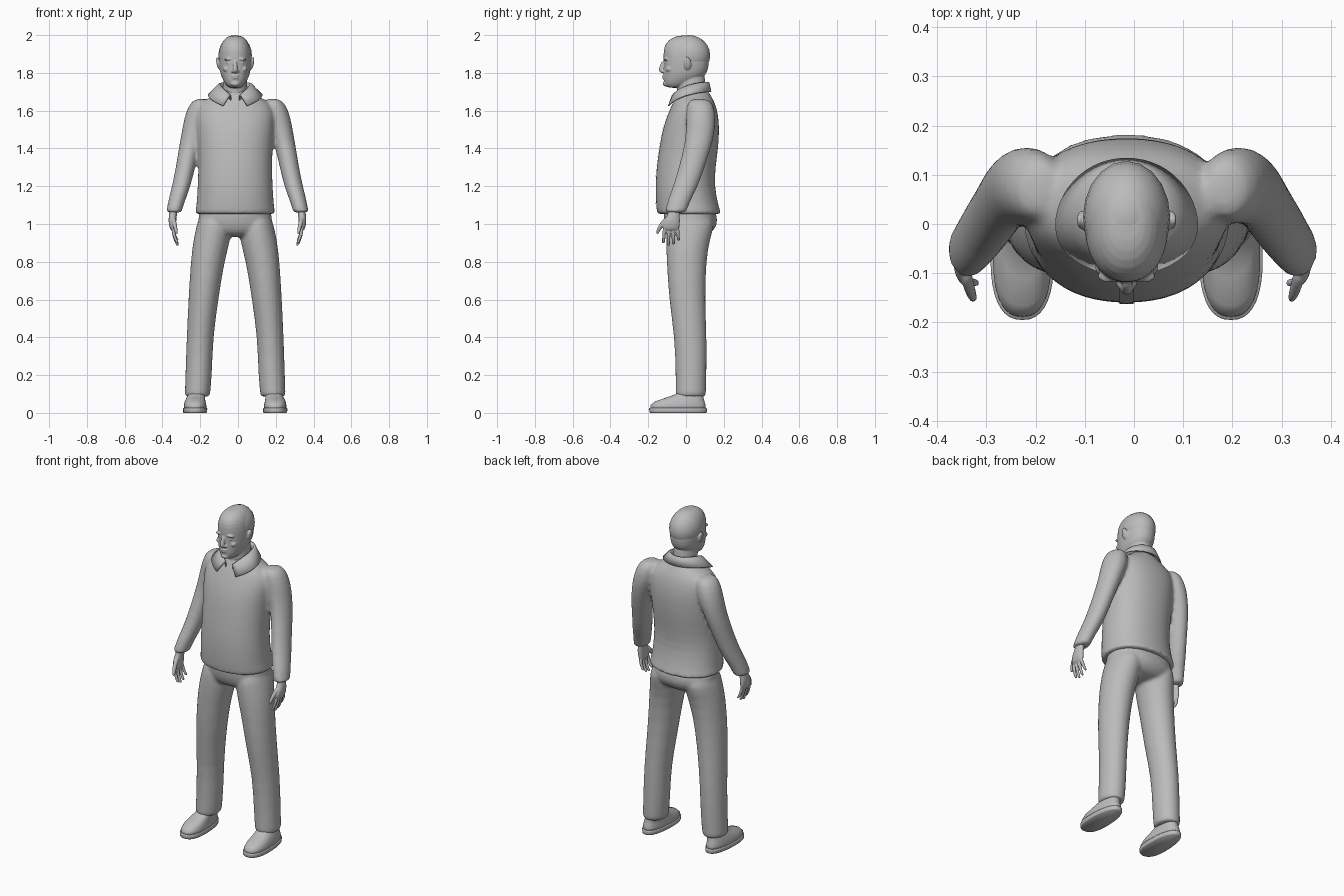
import bpy, bmesh
from math import sin, cos, pi, copysign
from mathutils import Matrix, Vector

cube = bpy.data.objects.get("Cube")
if cube:
    bpy.data.objects.remove(cube, do_unlink=True)

BODY_X = -0.015   # the body stands slightly off centre
ARM_X = -0.003
SIDES = (1, -1)

grey = bpy.data.materials.new("plain grey")
grey.use_nodes = True
grey.diffuse_color = (0.5, 0.5, 0.5, 1)
grey.node_tree.nodes["Principled BSDF"].inputs["Base Color"].default_value = grey.diffuse_color


def power(value, exponent):
    return copysign(abs(value) ** exponent, value)


def loft(bm, rings, square=2.0, segments=24):
    """Skin a stack of level rings, each (x, y, z, x radius, y radius)."""
    loops = []
    for x, y, z, rx, ry in rings:
        loop = []
        for i in range(segments):
            a = 2 * pi * i / segments
            loop.append(bm.verts.new((x + rx * power(cos(a), 2 / square),
                                      y + ry * power(sin(a), 2 / square), z)))
        loops.append(loop)
    for low, high in zip(loops, loops[1:]):
        for i in range(segments):
            j = (i + 1) % segments
            bm.faces.new((low[i], low[j], high[j], high[i]))
    bm.faces.new(loops[0])
    bm.faces.new(loops[-1])


def outline_loft(bm, rows, square=2.0):
    """Skin central rows given as (height, half width, front y, back y)."""
    loft(bm, [(BODY_X, (f + b) / 2, z, w, (b - f) / 2) for z, w, f, b in rows], square)


def side_loft(bm, rows, side, centre, square=2.0, segments=24):
    loft(bm, [(centre + side * x, y, z, rx, ry) for x, y, z, rx, ry in rows], square, segments)


def blob(bm, centre, radii, tilt=0):
    place = (Matrix.Translation(Vector(centre)) @ Matrix.Rotation(tilt, 4, 'Y')
             @ Matrix.Diagonal((*radii, 1)))
    bmesh.ops.create_uvsphere(bm, u_segments=20, v_segments=12, radius=1, matrix=place)


def finish(name, bm, voxel=0, smooth=2):
    """Make the object; a voxel size melts the overlapping pieces into one skin."""
    bmesh.ops.recalc_face_normals(bm, faces=bm.faces)
    mesh = bpy.data.meshes.new(name)
    bm.to_mesh(mesh)
    bm.free()
    mesh.materials.append(grey)
    for face in mesh.polygons:
        face.use_smooth = True
    obj = bpy.data.objects.new(name, mesh)
    bpy.context.scene.collection.objects.link(obj)
    if voxel:
        obj.modifiers.new("round", 'SUBSURF').levels = 1
        obj.modifiers["round"].render_levels = 1
        melt = obj.modifiers.new("melt", 'REMESH')
        melt.mode = 'VOXEL'
        melt.voxel_size = voxel
        melt.use_smooth_shade = True
        soften = obj.modifiers.new("soften", 'SMOOTH')
        soften.factor = 0.5
        soften.iterations = smooth
    return obj


# Jacket: torso and both sleeves in one skin
TORSO = [(1.05, .214, -.153, .188), (1.056, .214, -.154, .187), (1.1, .206, -.16, .172),
         (1.2, .2, -.163, .152), (1.3, .196, -.157, .157), (1.4, .2, -.143, .172),
         (1.5, .207, -.126, .178), (1.58, .215, -.098, .172), (1.64, .19, -.072, .155),
         (1.67, .135, -.055, .138), (1.7, .088, -.042, .12), (1.72, .075, -.035, .11)]
SLEEVE = [(.185, .07, 1.665, .035, .045), (.195, .075, 1.635, .062, .072),
          (.212, .08, 1.56, .071, .08), (.236, .075, 1.48, .06, .076),
          (.256, .06, 1.4, .055, .072), (.275, .03, 1.3, .051, .069),
          (.297, -.002, 1.2, .05, .066), (.32, -.035, 1.13, .045, .062),
          (.336, -.055, 1.065, .041, .056), (.337, -.056, 1.06, .041, .056)]
bm = bmesh.new()
outline_loft(bm, TORSO, 2.2)
for side in SIDES:
    side_loft(bm, SLEEVE, side, ARM_X)
jacket = finish("jacket", bm, 0.01, 4)

# Jacket front strip, laid on the chest
bm = bmesh.new()
bmesh.ops.create_grid(bm, x_segments=4, y_segments=50, size=1,
                      matrix=Matrix.Translation((BODY_X, -.4, 1.335))
                      @ Matrix.Rotation(pi / 2, 4, 'X') @ Matrix.Diagonal((.014, .265, 1, 1)))
strip = finish("jacket_front_strip", bm)
wrap = strip.modifiers.new("lay", 'SHRINKWRAP')
wrap.target = jacket
wrap.wrap_method = 'PROJECT'
wrap.wrap_mode = 'ABOVE_SURFACE'
wrap.use_project_y = True
wrap.offset = 0.003

# Folded shirt collar, open at the front, dropping into two points
bm = bmesh.new()
rows = []
STEPS = 40
for rx, ry, z, drop, push, spread in ((.072, .078, 1.71, .06, .02, 0),
                                      (.078, .082, 1.75, .07, .02, .1),
                                      (.086, .086, 1.748, .07, .025, .2),
                                      (.122, .096, 1.7, .075, .035, .8)):
    row = []
    for i in range(STEPS + 1):
        t = 2 * i / STEPS - 1
        front = abs(t) ** 3
        a = pi / 2 + t * 2.85
        row.append(bm.verts.new((BODY_X + rx * cos(a) * (1 + spread * front),
                                 .035 + ry * sin(a) - push * front, z - drop * front)))
    rows.append(row)
for low, high in zip(rows, rows[1:]):
    for i in range(STEPS):
        bm.faces.new((low[i], low[i + 1], high[i + 1], high[i]))
collar = finish("collar", bm)
thick = collar.modifiers.new("thick", 'SOLIDIFY')
thick.thickness = 0.007
thick.offset = 0

# Trousers: seat and both legs in one skin
SEAT = [(.93, .13, -.07, .1), (.96, .185, -.1, .145), (1.0, .198, -.115, .168),
        (1.05, .195, -.12, .165), (1.1, .185, -.12, .14)]
LEG = [(.2, .025, .085, .067, .081), (.2, .025, .092, .067, .081), (.193, .027, .2, .071, .082),
       (.187, .025, .4, .07, .086), (.168, .005, .6, .08, .096), (.147, .002, .8, .089, .105),
       (.122, .01, .92, .1, .117), (.112, .025, 1.0, .09, .13), (.11, .02, 1.05, .08, .11)]
bm = bmesh.new()
outline_loft(bm, SEAT, 2.2)
for side in SIDES:
    side_loft(bm, LEG, side, BODY_X)
finish("trousers", bm, 0.01, 4)

# Shoes with a separate sole
UPPER = [(.212, -.042, .02, .06, .147), (.212, -.042, .04, .06, .146),
         (.212, -.034, .06, .056, .132), (.209, -.008, .08, .051, .1),
         (.204, .02, .1, .047, .072), (.2, .03, .13, .045, .062)]
SOLE = [(.212, -.042, z, .061 + grow, .149 + grow)
        for z, grow in ((0, 0), (.004, .003), (.022, .004), (.026, .002))]
for side, label in zip(SIDES, ("left", "right")):
    for part, shape in (("shoe", UPPER), ("sole", SOLE)):
        bm = bmesh.new()
        side_loft(bm, shape, side, BODY_X, 2.4, 40)
        # narrow the heel and broaden the toe
        middle = BODY_X + side * .212
        for v in bm.verts:
            v.co.x = middle + (v.co.x - middle) * (.95 - v.co.y * .7)
        finish(label + "_" + part, bm)

# Hands: palm, four curled fingers and a thumb
PALM = [(.336, -.06, 1.1, .022, .032), (.341, -.064, 1.05, .021, .03),
        (.345, -.074, 1.02, .021, .043), (.343, -.08, .985, .018, .047),
        (.338, -.08, .962, .014, .042)]
THUMB = [(.34, -.095, 1.04, .013, .018), (.333, -.125, 1.0, .012, .016),
         (.326, -.146, .97, .01, .012), (.322, -.153, .945, .007, .008)]
for side, label in zip(SIDES, ("left", "right")):
    bm = bmesh.new()
    side_loft(bm, PALM, side, ARM_X)
    side_loft(bm, THUMB, side, ARM_X, segments=12)
    for i, length in enumerate((.078, .09, .084, .064)):
        y = -.114 + i * .023
        lean = (i - 1.5) * .004
        finger = [(.34 - .024 * t * t, y + lean * t, .975 - length * t, .0105 - .003 * t, .011 - .003 * t)
                  for t in (0, .3, .6, .9, 1)]
        side_loft(bm, finger, side, ARM_X, segments=12)
    finish(label + "_hand", bm, 0.004, 2)

# Head: skull, neck and face features in one skin
SKULL = [(1.72, .03, -.095, -.03), (1.735, .048, -.114, .02), (1.76, .064, -.12, .07),
         (1.79, .077, -.119, .106), (1.82, .083, -.119, .119), (1.87, .087, -.119, .124),
         (1.92, .084, -.121, .117), (1.96, .071, -.107, .098), (1.985, .052, -.077, .073),
         (1.999, .026, -.035, .042)]
NECK = [(1.6, .075, -.035, .11), (1.68, .068, -.045, .105),
        (1.75, .063, -.052, .103), (1.81, .062, -.05, .1)]
NOSE = [(BODY_X, -.12, 1.798, .012, .01), (BODY_X, -.131, 1.81, .017, .017),
        (BODY_X, -.128, 1.832, .011, .014), (BODY_X, -.119, 1.865, .009, .009)]
bm = bmesh.new()
outline_loft(bm, SKULL, 2.15)
outline_loft(bm, NECK)
loft(bm, NOSE, segments=12)
blob(bm, (BODY_X, -.114, 1.785), (.022, .012, .006))    # upper lip
blob(bm, (BODY_X, -.113, 1.773), (.02, .012, .006))     # lower lip
blob(bm, (BODY_X, -.105, 1.742), (.025, .018, .014))    # chin
for side in SIDES:
    blob(bm, (BODY_X + side * .034, -.105, 1.873), (.026, .015, .007), side * .12)   # brow
    blob(bm, (BODY_X + side * .034, -.1, 1.853), (.014, .012, .007))                 # eye
    blob(bm, (BODY_X + side * .045, -.087, 1.82), (.02, .02, .016))                  # cheek
    blob(bm, (BODY_X + side * .014, -.12, 1.808), (.008, .01, .007))                 # nostril
    blob(bm, (BODY_X + side * .09, .008, 1.85), (.009, .02, .034), side * .2)        # ear
finish("head", bm, 0.004, 2)

# Close-cropped hair over the crown and back
bm = bmesh.new()
blob(bm, (BODY_X, .014, 1.893), (.0885, .114, .107))
finish("hair", bm)
